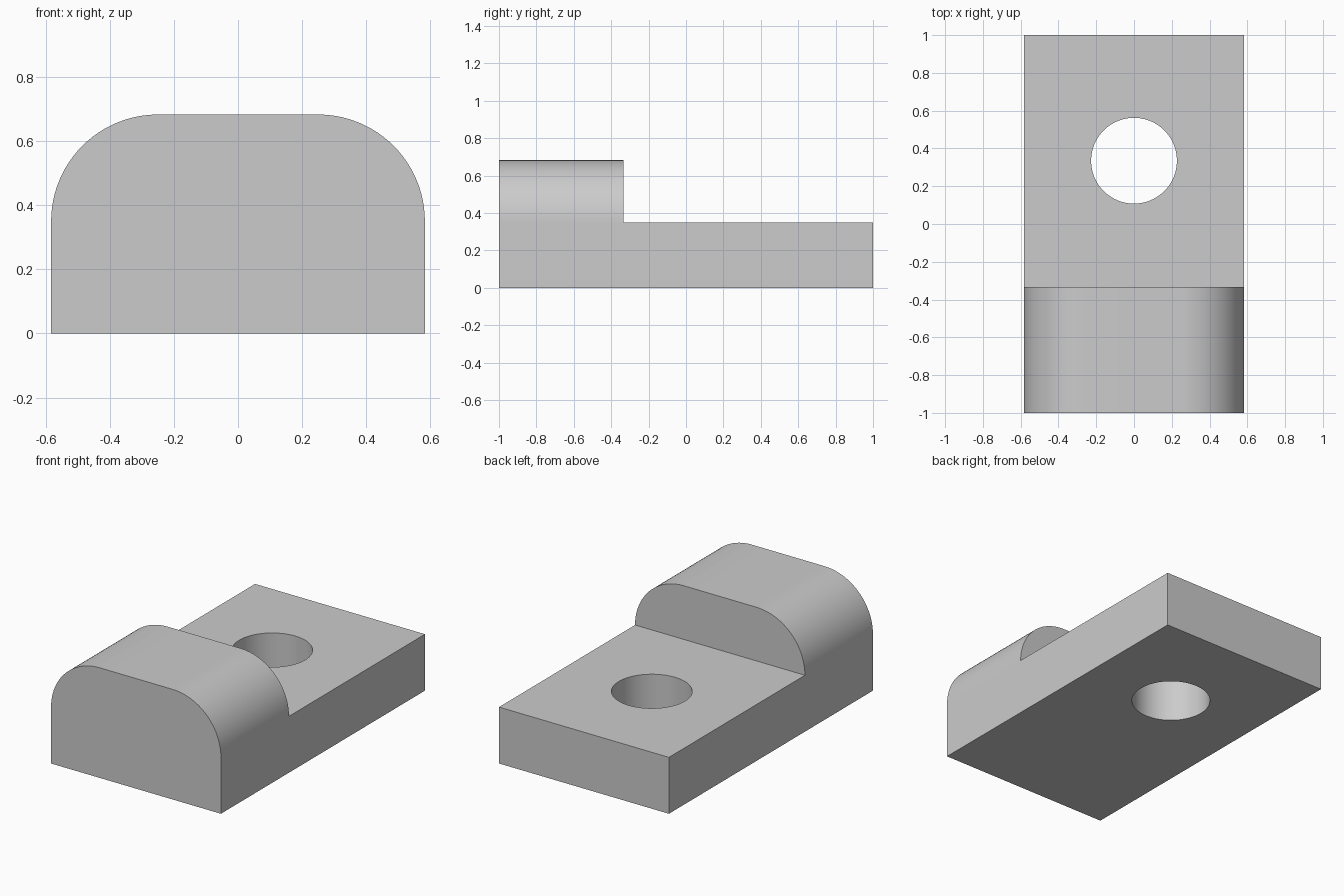
import bpy
import bmesh
from math import cos, sin, pi
from mathutils import Matrix, Vector

HALF_W, HALF_L = 0.583, 1.0
PLATE_H, TOP_H = 0.35, 0.683
STEP_Y = -0.333
HOLE_Y, HOLE_R = 0.335, 0.227
CORNER_R = TOP_H - PLATE_H
ARC_STEPS = 24

cube = bpy.data.objects.get("Cube")
if cube:
    bpy.data.objects.remove(cube, do_unlink=True)

grey = bpy.data.materials.new("plain grey")
grey.use_nodes = True
colour = (0.6, 0.6, 0.6, 1)
grey.diffuse_color = colour
grey.node_tree.nodes["Principled BSDF"].inputs["Base Color"].default_value = colour


def make_object(name, bm):
    bmesh.ops.recalc_face_normals(bm, faces=bm.faces)
    mesh = bpy.data.meshes.new(name)
    bm.to_mesh(mesh)
    bm.free()
    mesh.materials.append(grey)
    obj = bpy.data.objects.new(name, mesh)
    bpy.context.collection.objects.link(obj)
    return obj


# Full-length block with two rounded upper edges
right = [(HALF_W, 0)]
for i in range(ARC_STEPS + 1):
    a = i / ARC_STEPS * pi / 2
    right.append((HALF_W - CORNER_R * (1 - cos(a)), PLATE_H + CORNER_R * sin(a)))
profile = right + [(-x, z) for x, z in reversed(right)]
bm = bmesh.new()
face = bm.faces.new([bm.verts.new((x, -HALF_L, z)) for x, z in profile])
end = bmesh.ops.extrude_face_region(bm, geom=[face])["geom"]
bmesh.ops.translate(bm, verts=[v for v in end if isinstance(v, bmesh.types.BMVert)],
                    vec=(0, 2 * HALF_L, 0))
block = make_object("stepped_block", bm)

# Cutter that lowers the rear to the plate height
bm = bmesh.new()
bmesh.ops.create_cube(bm, size=2, matrix=Matrix.Translation((0, STEP_Y + 1.5, PLATE_H + 1))
                      @ Matrix.Diagonal(Vector((1, 1.5, 1, 1))))
step_cutter = make_object("step_cutter", bm)

# Cutter for the round through hole
bm = bmesh.new()
bmesh.ops.create_cone(bm, cap_ends=True, segments=96, radius1=HOLE_R, radius2=HOLE_R,
                      depth=2, matrix=Matrix.Translation((0, HOLE_Y, 0)))
hole_cutter = make_object("hole_cutter", bm)

bpy.ops.object.select_all(action="DESELECT")
bpy.context.view_layer.objects.active = block
block.select_set(True)
for cutter in (step_cutter, hole_cutter):
    cutter.hide_render = True
    mod = block.modifiers.new(cutter.name, "BOOLEAN")
    mod.operation = "DIFFERENCE"
    mod.solver = "EXACT"
    mod.object = cutter
    bpy.ops.object.modifier_apply(modifier=mod.name)
    bpy.data.objects.remove(cutter, do_unlink=True)

bpy.ops.object.shade_smooth_by_angle(angle=pi / 6)
